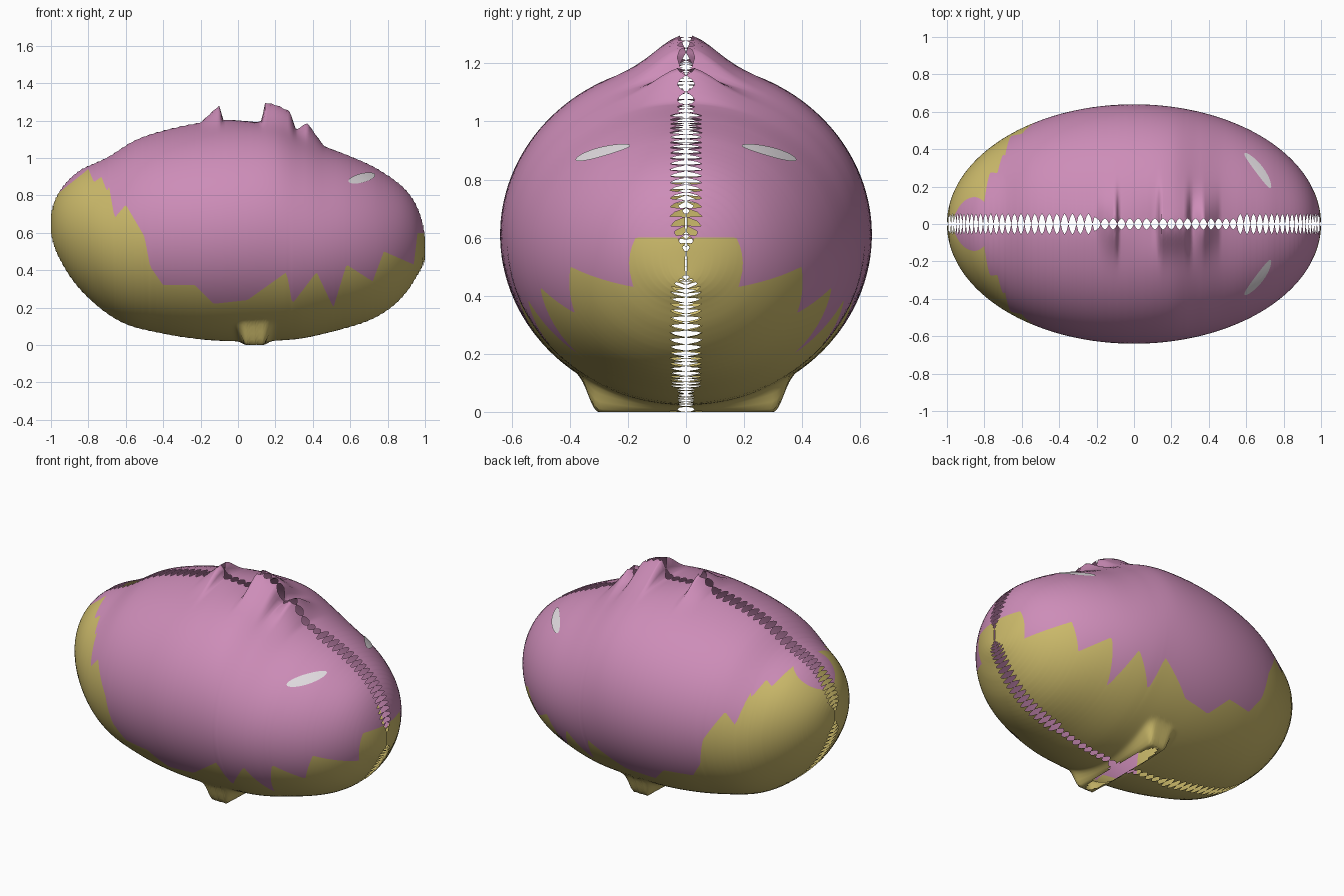
import bpy, bmesh
from math import asin, acos, sin, cos, pi, exp, sqrt

if "Cube" in bpy.data.objects:
    bpy.data.objects.remove(bpy.data.objects["Cube"])


def material(name, colour):
    m = bpy.data.materials.new(name)
    m.use_nodes = True
    m.diffuse_color = (*colour, 1)
    m.node_tree.nodes["Principled BSDF"].inputs["Base Color"].default_value = (*colour, 1)
    return m


ochre = material("ochre belly", (0.60, 0.49, 0.145))
pink = material("pink back", (0.61, 0.265, 0.48))
pale = material("pale eye", (0.76, 0.72, 0.75))

# Side outline, belly colour edge and ridge crests, as (x, z) points
TOP = [(-1, .68), (-.95, .83), (-.85, .93), (-.7, 1.0), (-.55, 1.09), (-.4, 1.14), (-.2, 1.18),
       (0, 1.2), (.2, 1.19), (.35, 1.12), (.47, 1.06), (.6, 1.01), (.75, .94), (.93, .79), (1, .55)]
BOTTOM = [(-1, .62), (-.95, .45), (-.82, .27), (-.62, .12), (-.4, .06), (-.2, .03), (0, .02),
          (.3, .03), (.5, .07), (.7, .13), (.82, .2), (.9, .28), (.96, .37), (1, .47)]
EDGE = [(-1, .78), (-.8, .94), (-.77, .87), (-.73, .9), (-.7, .82), (-.69, .85), (-.66, .68),
        (-.6, .75), (-.5, .58), (-.47, .42), (-.4, .32), (-.23, .32), (-.13, .22), (.05, .24),
        (.26, .39), (.29, .22), (.42, .39), (.51, .2), (.58, .43), (.72, .34), (.78, .5),
        (.94, .43), (.96, .6), (1, .6)]
CREST = [(-1, 0), (-.2, .01), (-.1, .09), (-.08, .01), (.1, -.01), (.13, 0), (.14, .1),
         (.28, .09), (.31, .01), (.37, .08), (.46, 0), (1, 0)]


def linear(points, x):
    for (a, p), (b, q) in zip(points, points[1:]):
        if x <= b:
            return p + (q - p) * (x - a) / (b - a)
    return points[-1][1]


def smooth(points, x):
    """Cubic curve through the points, spaced by angle so the ends are round."""
    u = asin(x)
    us = [asin(p[0]) for p in points]
    zs = [p[1] for p in points]
    last = len(us) - 1

    def slope(k):
        a, b = max(k - 1, 0), min(k + 1, last)
        return (zs[b] - zs[a]) / (us[b] - us[a])

    k = next((n for n in range(last) if u <= us[n + 1]), last - 1)
    d = us[k + 1] - us[k]
    t = (u - us[k]) / d
    s = t * t * (3 - 2 * t)
    return (zs[k] * (1 - s) + zs[k + 1] * s
            + d * (t * (1 - t) ** 2 * slope(k) - t * t * (1 - t) * slope(k + 1)))


def section(x):
    """Half width, middle height and half height of the body at x."""
    top, bottom = smooth(TOP, x), smooth(BOTTOM, x)
    return 0.64 * sqrt(max(1 - x * x, 0)), (top + bottom) / 2, (top - bottom) / 2


FOOT_X, FOOT_Y = 0.09, 0.3


def shape(x, y, z, a):
    """Add the crests along the ridge and the flared foot below."""
    if a > 0:
        return z + linear(CREST, x) * exp(-(y / 0.13) ** 2)
    fade = min(max((0.37 - y) / 0.07, 0), 1)
    fade = fade * fade * (3 - 2 * fade)
    away = max(abs(x - FOOT_X) - 0.045, 0)
    pull = exp(-(away / 0.03) ** 2) * fade
    return z * (1 - pull) if a < -0.7 else z


def finish(name, bm, mats):
    mesh = bpy.data.meshes.new(name)
    bm.to_mesh(mesh)
    bm.free()
    for m in mats:
        mesh.materials.append(m)
    ob = bpy.data.objects.new(name, mesh)
    bpy.context.collection.objects.link(ob)
    for p in mesh.polygons:
        p.use_smooth = True
    mod = ob.modifiers.new("mirror", "MIRROR")
    mod.use_axis = (False, True, False)
    mod.merge_threshold = 0.0005
    return ob


# Body: one half shell, with rows that follow the colour edge and a toothed seam
COLS, LOW, HIGH = 280, 36, 44
bm = bmesh.new()
grid = []
for i in range(COLS + 1):
    x = sin((i / COLS - 0.5) * (pi - 0.01))
    w, mid, h = section(x)
    gap = 0.03 if -0.2 < x < 0.55 else 0.055
    gap = min(gap * abs(sin(i * pi / 4)), 0.5 * w)
    end = acos(gap / w)
    edge = asin(min(max((linear(EDGE, x) - mid) / h, -1), 1))
    edge = min(max(edge, 0.02 - end), end - 0.02)
    angles = [-end + (edge + end) * j / LOW for j in range(LOW)]
    angles += [edge + (end - edge) * j / HIGH for j in range(HIGH + 1)]
    column = []
    for a in angles:
        y = max(w * cos(a), 0)
        column.append(bm.verts.new((x, y, shape(x, y, mid + h * sin(a), a))))
    grid.append(column)
for left, right in zip(grid, grid[1:]):
    for j in range(LOW + HIGH):
        f = bm.faces.new((left[j], left[j + 1], right[j + 1], right[j]))
        f.material_index = 0 if j < LOW else 1

# Foot opening: a lens-shaped hole across the underside
hole = []
for f in bm.faces:
    c = f.calc_center_median()
    if c.z < 0.1 and ((c.x - FOOT_X) / 0.05) ** 2 + (c.y / FOOT_Y) ** 2 < 1:
        hole.append(f)
bmesh.ops.delete(bm, geom=hole, context="FACES")
finish("body", bm, [ochre, pink])

# Eyes: thin slanted lenses that hug the body
bm = bmesh.new()


def eye_point(r, t):
    px, pz = 0.072 * r * cos(t), 0.025 * r * sin(t)
    x, z = 0.66 + px, 0.89 + pz + 0.22 * px
    w, mid, h = section(x)
    y = w * sqrt(max(1 - ((z - mid) / h) ** 2, 0))
    return bm.verts.new((x + 0.002, y + 0.003, z + 0.003))


SIDES = 32
rings = [[eye_point(r / 4, 2 * pi * k / SIDES) for k in range(SIDES)] for r in range(1, 5)]
centre = eye_point(0, 0)
for k in range(SIDES):
    n = (k + 1) % SIDES
    bm.faces.new((centre, rings[0][n], rings[0][k]))
    for inner, outer in zip(rings, rings[1:]):
        bm.faces.new((inner[k], inner[n], outer[n], outer[k]))
finish("eyes", bm, [pale])
